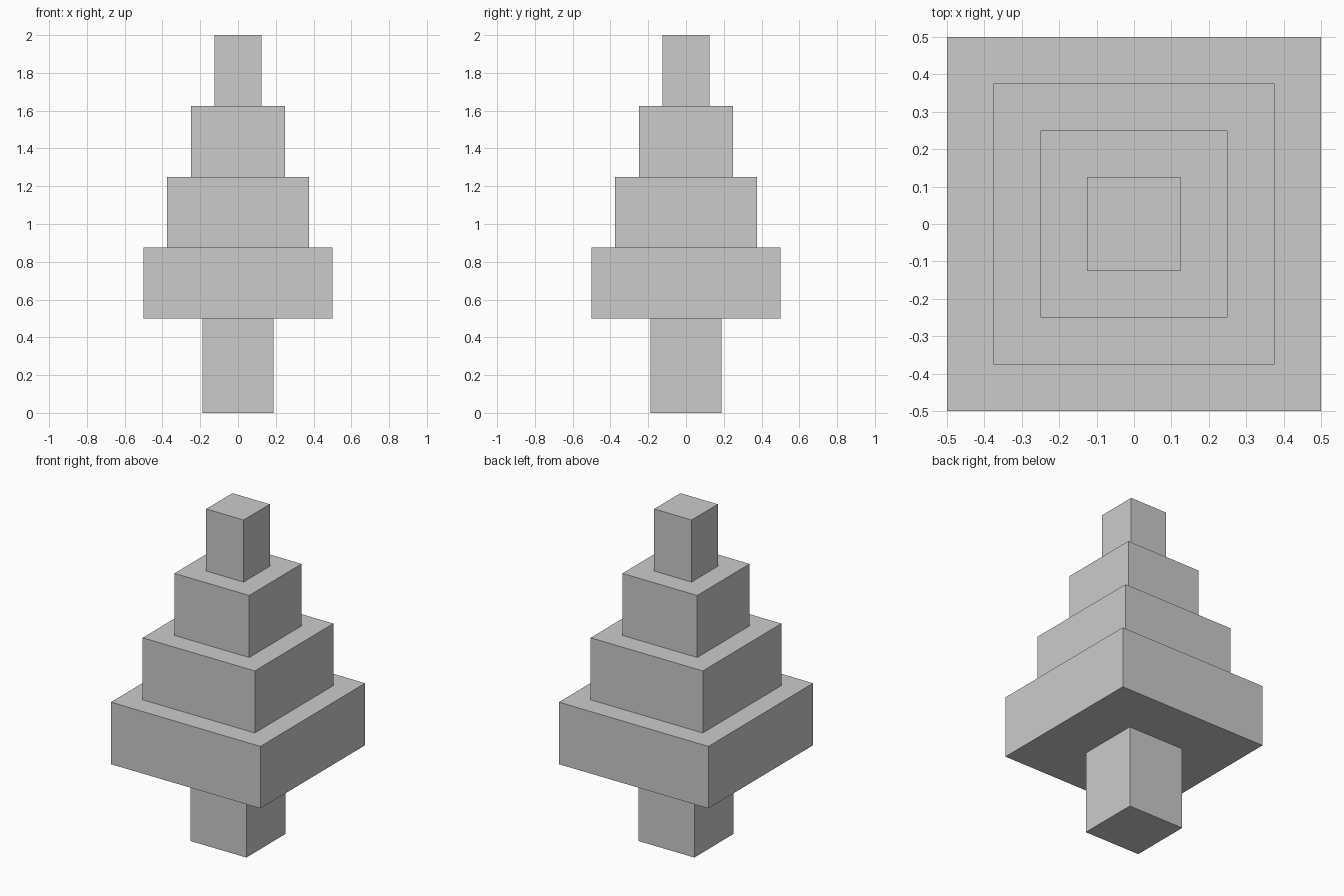
import bpy

if "Cube" in bpy.data.objects:
    bpy.data.objects.remove(bpy.data.objects["Cube"])


def box(name, half_width, z0, z1):
    bpy.ops.mesh.primitive_cube_add(size=1, location=(0, 0, (z0 + z1) / 2))
    obj = bpy.context.object
    obj.name = name
    obj.scale = (2 * half_width, 2 * half_width, z1 - z0)
    bpy.ops.object.transform_apply(location=False, rotation=False, scale=True)
    return obj


# Trunk
box("trunk", 0.1875, 0.0, 0.5)

# Four foliage tiers, narrowing upward
TIER_HEIGHT = 0.375
for i in range(4):
    z = 0.5 + i * TIER_HEIGHT
    box(f"foliage_tier_{i + 1}", 0.5 - 0.125 * i, z, z + TIER_HEIGHT)
